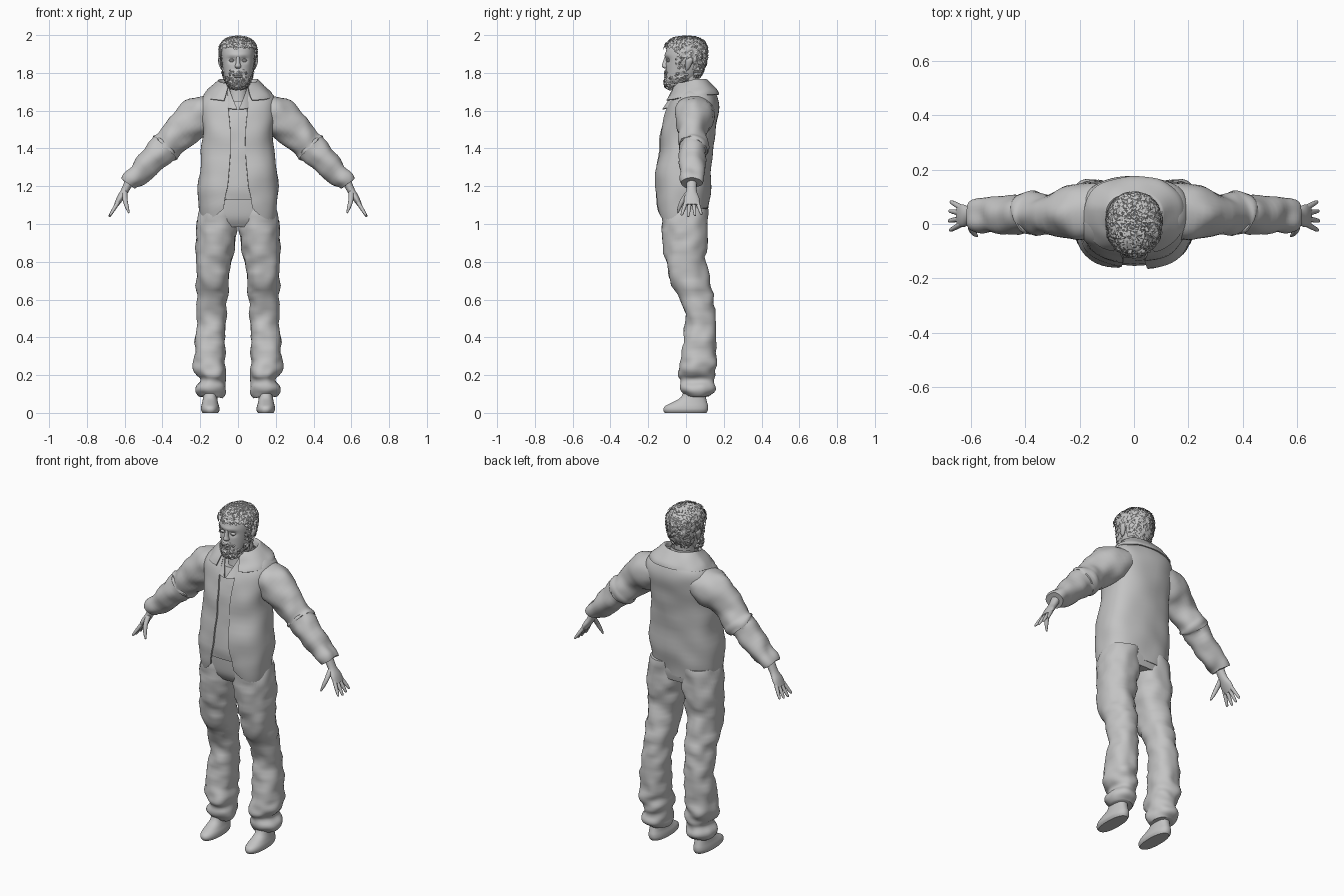
import bpy, bmesh, math, random
from math import exp, pi, cos, sin
from mathutils import Vector, noise

random.seed(4)
if "Cube" in bpy.data.objects:
    bpy.data.objects.remove(bpy.data.objects["Cube"])

grey = bpy.data.materials.new("plain grey")
grey.use_nodes = True
grey.diffuse_color = (.55, .55, .55, 1)
grey.node_tree.nodes["Principled BSDF"].inputs["Base Color"].default_value = (.55, .55, .55, 1)


def finish(name, bm, fold=0, freq=(12, 12, 18), thick=0, angle=45):
    """Add cloth folds and thickness, then turn the bmesh into an object."""
    bm.normal_update()
    if fold:
        moves = [(v, v.normal * fold * noise.noise(Vector(c * f for c, f in zip(v.co, freq))))
                 for v in bm.verts]
        for v, d in moves:
            v.co += d
    if thick:
        bmesh.ops.solidify(bm, geom=bm.faces[:], thickness=thick)
    me = bpy.data.meshes.new(name)
    bm.to_mesh(me)
    bm.free()
    me.materials.append(grey)
    me.shade_smooth()
    me.set_sharp_from_angle(angle=math.radians(angle))
    ob = bpy.data.objects.new(name, me)
    bpy.context.scene.collection.objects.link(ob)
    return ob


def mirror(ob):
    """Copy a left part to the right side."""
    twin = ob.copy()
    twin.data = ob.data.copy()
    twin.name = ob.name.replace("left", "right")
    twin.data.flip_normals()
    for v in twin.data.vertices:
        v.co.x *= -1
    bpy.context.scene.collection.objects.link(twin)


def spline(rows, steps):
    """Smoothly fill in rows between the given ones."""
    out = []
    for i in range(len(rows) - 1):
        a, b, c, d = rows[max(i - 1, 0)], rows[i], rows[i + 1], rows[min(i + 2, len(rows) - 1)]
        for s in range(steps):
            t = s / steps
            out.append([q + .5 * t * (r - p + t * (2*p - 5*q + 4*r - s4 + t * (3*q - p - 3*r + s4)))
                        for p, q, r, s4 in zip(a, b, c, d)])
    return out + [list(rows[-1])]


def skin(rings, closed, caps):
    bm = bmesh.new()
    rings = [[bm.verts.new(p) for p in ring] for ring in rings]
    n = len(rings[0])
    for low, high in zip(rings, rings[1:]):
        for i in range(n if closed else n - 1):
            j = (i + 1) % n
            bm.faces.new((low[i], low[j], high[j], high[i]))
    if caps:
        bm.faces.new(rings[0][::-1])
        bm.faces.new(rings[-1])
    return bm


def power(c, n):
    return math.copysign(abs(c) ** (2 / n), c)


def loft(rows, n=2.3, segs=40, steps=4, caps=True, warp=None):
    """Stack level rings; row = z, x min, x max, y min, y max, optional half gap at front."""
    rings = []
    for r in spline(rows, steps):
        z, x0, x1, y0, y1 = r[:5]
        cx, cy, rx, ry = (x0 + x1) / 2, (y0 + y1) / 2, (x1 - x0) / 2, (y1 - y0) / 2
        gap = math.asin(min(1, (max(r[5], 0) / rx) ** (n / 2))) if len(r) > 5 else 0
        ring = []
        for i in range(segs):
            a = -pi / 2 + gap + (2 * pi - 2 * gap) * i / (segs - 1 if len(r) > 5 else segs)
            p = Vector((cx + rx * power(cos(a), n), cy + ry * power(sin(a), n), z))
            ring.append(warp(p) if warp else p)
        rings.append(ring)
    return skin(rings, len(rows[0]) == 5, caps and len(rows[0]) == 5)


def tube(rows, segs=24, steps=4):
    """Sweep an ellipse along a path; row = x, y, z, radius across, radius in y."""
    rows = spline(rows, steps)
    pts = [Vector(r[:3]) for r in rows]
    rings = []
    for i, (p, r) in enumerate(zip(pts, rows)):
        t = pts[min(i + 1, len(pts) - 1)] - pts[max(i - 1, 0)]
        u = Vector((0, 1, 0)).cross(t).normalized()
        v = t.cross(u).normalized()
        rings.append([p + u * r[3] * cos(2*pi*k/segs) + v * r[4] * sin(2*pi*k/segs)
                      for k in range(segs)])
    return skin(rings, True, True)


# Jacket body, open down the front, with cut-away hem corners
body = [(1.02, -.195, .195, -.152, .112, .075), (1.1, -.21, .21, -.16, .122, .068),
        (1.2, -.215, .215, -.165, .13, .055), (1.35, -.195, .195, -.15, .14, .042),
        (1.48, -.19, .19, -.137, .155, .04), (1.58, -.2, .2, -.115, .168, .048),
        (1.65, -.2, .2, -.088, .168, .052), (1.7, -.165, .165, -.055, .15, .055),
        (1.74, -.09, .09, -.02, .11, .05)]


def hem(p):
    if p.y < 0 and p.z < 1.2 and abs(p.x) < .19:
        p.z += .07 * ((.19 - abs(p.x)) / .12) ** 2 * (1.2 - p.z) / .18
    return p


finish("jacket_body", loft(body, n=2.5, segs=64, warp=hem), fold=.012, freq=(7, 7, 9), thick=.01)

# Shirt under the jacket
shirt = [(max(z, 1.13), x0 + .016, x1 - .016, y0 + .014, y1 - .014)
         for z, x0, x1, y0, y1, g in body[1:7]]
finish("shirt", loft(shirt, n=2.5, segs=56), fold=.005)


# Folded jacket collar and inner shirt collar
def drop(amount):
    def warp(p):
        p.z -= amount * max(0, (.06 - p.y) / .16)
        return p
    return warp


collar = [(1.685, -.186, .186, -.11, .174, .075), (1.71, -.168, .168, -.095, .163, .065),
          (1.755, -.118, .118, -.06, .125, .05), (1.765, -.1, .1, -.05, .11, .045),
          (1.73, -.085, .085, -.045, .095, .04)]
finish("jacket_collar", loft(collar, segs=48, warp=drop(.03)), fold=.008, thick=.006)
inner = [(1.66, -.095, .095, -.125, .11, .003), (1.71, -.085, .085, -.09, .1, .03),
         (1.76, -.076, .076, -.065, .088, .052)]
finish("shirt_collar", loft(inner, n=2, warp=drop(.045)), thick=.005)
finish("neck", loft([(1.6, -.06, .06, -.06, .08), (1.7, -.056, .056, -.045, .07),
                     (1.82, -.06, .06, -.05, .075)], n=2))

# Sleeves with creases at the elbow
sleeve = [(.11, .045, 1.6, .075, .105), (.19, .045, 1.575, .102, .105), (.26, .038, 1.535, .1, .088),
          (.32, .035, 1.47, .087, .076), (.365, .04, 1.425, .081, .076), (.385, .042, 1.405, .085, .081),
          (.4, .037, 1.39, .074, .073), (.46, .032, 1.33, .068, .07), (.53, .03, 1.265, .058, .064),
          (.565, .03, 1.235, .052, .061), (.583, .03, 1.215, .047, .056)]
mirror(finish("left_sleeve", tube(sleeve, 32), fold=.014, freq=(14, 14, 14)))

# Hands with spread fingers
palm = [(.57, .03, 1.235, .025, .028), (.6, .03, 1.175, .02, .027),
        (.625, .03, 1.135, .018, .041), (.645, .03, 1.1, .012, .04)]
mirror(finish("left_palm", tube(palm)))
for i, label in enumerate(("index", "middle", "ring", "little")):
    k = i - 1.5
    reach = 1 - .09 * abs(i - 1.2)
    base = Vector((.635, .03 + k * .02, 1.115))
    tip = base + Vector((.048, k * .018, -.078)) * reach
    rows = [(*base.lerp(tip, t), r, r) for t, r in ((0, .011), (.5, .0095), (.9, .007), (1, .003))]
    mirror(finish("left_%s_finger" % label, tube(rows, 10, 3)))
thumb = [(.6, .015, 1.17, .014, .013), (.598, -.015, 1.13, .013, .012),
         (.588, -.034, 1.09, .01, .01), (.577, -.045, 1.058, .004, .004)]
mirror(finish("left_thumb", tube(thumb, 12, 3)))

# Trousers: hips and bunched legs
hips = [(.985, -.19, .19, -.095, .1), (1.03, -.2, .2, -.12, .108),
        (1.1, -.19, .19, -.13, .108), (1.19, -.18, .18, -.135, .11)]
finish("trouser_hips", loft(hips, n=2.6))
leg = [(.085, .085, .2, -.005, .125), (.11, .065, .222, -.025, .145), (.14, .063, .22, -.03, .153),
       (.175, .07, .203, -.03, .147), (.205, .066, .218, -.042, .155), (.25, .067, .235, -.038, .16),
       (.3, .066, .228, -.027, .158), (.4, .064, .224, -.012, .16), (.5, .061, .217, -.003, .156),
       (.6, .056, .215, -.032, .146), (.7, .046, .221, -.088, .122), (.8, .032, .223, -.105, .108),
       (.9, .014, .224, -.118, .114), (.99, .002, .22, -.124, .118), (1.08, .001, .2, -.125, .112)]
mirror(finish("left_trouser_leg", loft(leg, n=2.2, segs=44), fold=.014, freq=(13, 13, 20)))

# Shoes
shoe = [(0, .105, .187, -.112, .108), (.015, .098, .196, -.12, .116), (.035, .1, .195, -.112, .117),
        (.055, .106, .19, -.075, .112), (.085, .11, .185, -.025, .105), (.14, .105, .185, -.01, .1)]
mirror(finish("left_shoe", loft(shoe, n=2.3, steps=3)))


# Head with sunken eyes and a brow
def face(p):
    if p.y < -.03:
        p.y += .013 * exp(-((abs(p.x) - .034) / .018) ** 2 - ((p.z - 1.868) / .013) ** 2)
        p.y -= .006 * exp(-(p.x / .05) ** 2 - ((p.z - 1.894) / .01) ** 2)
    return p


skull = [(1.722, -.022, .022, -.092, -.05), (1.733, -.045, .045, -.106, -.01),
         (1.765, -.064, .064, -.108, .045), (1.8, -.075, .075, -.106, .072),
         (1.85, -.084, .084, -.106, .093), (1.9, -.088, .088, -.108, .101),
         (1.935, -.084, .084, -.1, .098), (1.96, -.068, .068, -.082, .083),
         (1.974, -.04, .04, -.053, .055), (1.979, -.008, .008, -.012, .016)]
head = loft(skull, n=2.2, segs=72, steps=5, warp=face)
head.normal_update()
patches = [(f.calc_center_median(), f.normal.copy(), [(v.co.copy(), v.normal.copy()) for v in f.verts])
           for f in head.faces if len(f.verts) == 4]
finish("head", head)
finish("nose", loft([(1.822, -.009, .009, -.113, -.085), (1.834, -.017, .017, -.128, -.085),
                     (1.855, -.011, .011, -.123, -.085), (1.895, -.009, .009, -.11, -.085)], segs=20))
finish("lips", loft([(1.772, -.012, .012, -.11, -.09), (1.778, -.024, .024, -.116, -.09),
                     (1.783, -.022, .022, -.113, -.09), (1.788, -.023, .023, -.116, -.09),
                     (1.794, -.01, .01, -.11, -.09)], segs=20))
mirror(finish("left_eye", loft([(1.857, .03, .038, -.1, -.085), (1.862, .022, .046, -.104, -.08),
                                (1.868, .02, .048, -.106, -.08), (1.874, .03, .038, -.1, -.085)], segs=16)))
ear = [(1.815, .08, .087, -.002, .012), (1.83, .078, .096, -.004, .022), (1.86, .078, .106, -.003, .036),
       (1.876, .08, .104, .002, .037), (1.885, .085, .095, .01, .028)]
mirror(finish("left_ear", loft(ear, segs=20)))


def is_hair(p):
    side = min(1, max(0, (p.y + .075) / .05))
    line = 1.79 if p.y > .035 else 1.937 - .055 * side
    return p.z > line


def is_beard(p):
    x = abs(p.x)
    moustache = x < .038 and 1.793 < p.z < 1.815 and p.y < -.05
    mouth = x < .026 and 1.77 < p.z <= 1.793 and p.y < -.05
    jaw = p.z < 1.785 and p.y < .01
    sideburn = -.05 < p.y < .005 and p.z < 1.89
    return (moustache or jaw or sideburn) and not mouth


# Hair and beard: a raised cap covered in combed, tapering tufts
def grow(name, rule, lift, density, length, comb):
    cap, tufts, seen = bmesh.new(), bmesh.new(), {}
    for centre, normal, corners in patches:
        if not rule(centre):
            continue
        vs = []
        for co, n in corners:
            key = co.to_tuple(5)
            if key not in seen:
                seen[key] = cap.verts.new(co + n * lift)
            vs.append(seen[key])
        cap.faces.new(vs)
        if random.random() > density or normal.length < .5:
            continue
        wild = Vector(random.uniform(-.6, .6) for _ in range(3))
        d = comb + wild
        d = (d - normal * d.dot(normal)).normalized()
        side = normal.cross(d) * random.uniform(.004, .008)
        reach = length * random.uniform(.6, 1.2)
        root = centre + normal * (lift - .003)
        mid = centre + d * reach * .5 + normal * (lift + random.uniform(.004, .008))
        tip = centre + d * reach + normal * (lift + .002)
        a, b, c, e = [tufts.verts.new(q) for q in (root - side, root + side, mid + side, mid - side)]
        f, g = tufts.verts.new(tip + side * .5), tufts.verts.new(tip - side * .5)
        tufts.faces.new((b, a, e, c))
        tufts.faces.new((c, e, g, f))
    finish(name + "_cap", cap, fold=.008, freq=(50, 50, 50))
    finish(name + "_tufts", tufts, angle=20)


grow("hair", is_hair, .011, .4, .03, Vector((0, .7, -.6)))
grow("beard", is_beard, .005, .4, .016, Vector((0, -.2, -1)))
